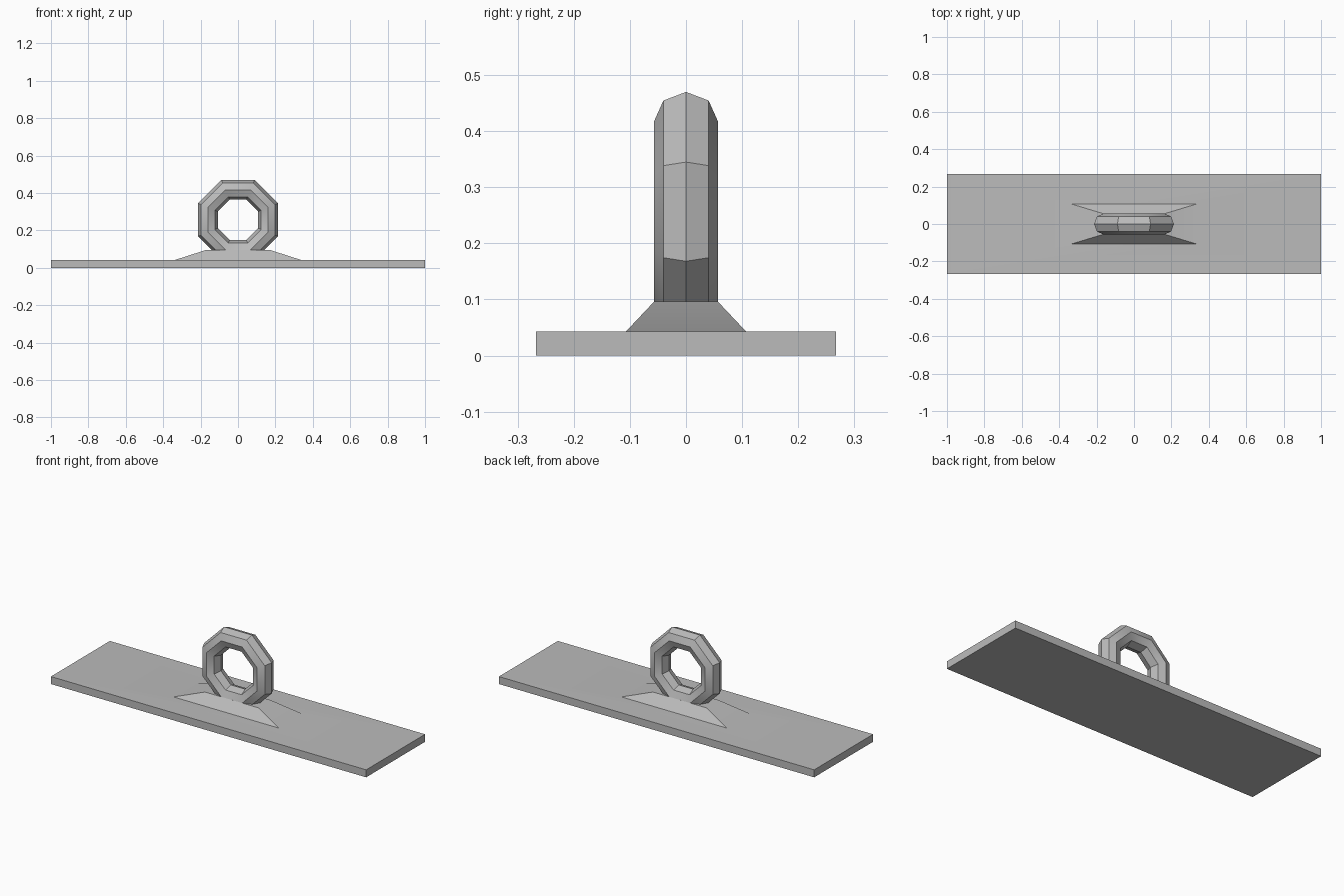
import bpy, bmesh
from math import cos, sin, pi

cube = bpy.data.objects.get("Cube")
if cube:
    bpy.data.objects.remove(cube, do_unlink=True)

grey = bpy.data.materials.new("plain_grey")
grey.use_nodes = True
colour = (0.5, 0.5, 0.5, 1)
grey.diffuse_color = colour
grey.node_tree.nodes["Principled BSDF"].inputs["Base Color"].default_value = colour

PLATE_TOP, MOUNT_TOP = 0.043, 0.096


def make_object(name, bm):
    bmesh.ops.recalc_face_normals(bm, faces=bm.faces)
    mesh = bpy.data.meshes.new(name)
    bm.to_mesh(mesh)
    bm.free()
    mesh.materials.append(grey)
    obj = bpy.data.objects.new(name, mesh)
    bpy.context.collection.objects.link(obj)
    bpy.ops.object.select_all(action='DESELECT')
    obj.select_set(True)
    bpy.context.view_layer.objects.active = obj
    bpy.ops.object.shade_smooth_by_angle(angle=pi / 6)
    return obj


def place_corners(face, half_x, half_y, z):
    for v in face.verts:
        v.co = (half_x if v.co.x > 0 else -half_x,
                half_y if v.co.y > 0 else -half_y, z)


# Base plate with the tapered mount raised from its top face
bm = bmesh.new()
bmesh.ops.create_cube(bm, size=1)
for v in bm.verts:
    v.co = (v.co.x * 2, v.co.y * 0.534, (v.co.z + 0.5) * PLATE_TOP)
bm.normal_update()
top = max(bm.faces, key=lambda f: f.calc_center_median().z)
for half_x, half_y, z in ((0.335, 0.107, PLATE_TOP), (0.17, 0.057, MOUNT_TOP)):
    bmesh.ops.inset_individual(bm, faces=[top], thickness=0.01)
    place_corners(top, half_x, half_y, z)
make_object("base_plate", bm)

# Eight-sided ring with an eight-sided section, standing on a flat
SIDES, MAJOR, MINOR, CENTRE_Z = 8, 0.174, 0.057, 0.2565
bm = bmesh.new()
loops = []
for i in range(SIDES):
    a = 2 * pi * (i + 0.5) / SIDES
    loop = []
    for j in range(SIDES):
        b = 2 * pi * j / SIDES
        r = MAJOR + MINOR * cos(b)
        loop.append(bm.verts.new((r * cos(a), MINOR * sin(b), CENTRE_Z + r * sin(a))))
    loops.append(loop)
for i in range(SIDES):
    p, q = loops[i], loops[(i + 1) % SIDES]
    for j in range(SIDES):
        k = (j + 1) % SIDES
        bm.faces.new((p[j], q[j], q[k], p[k]))
make_object("ring", bm)
